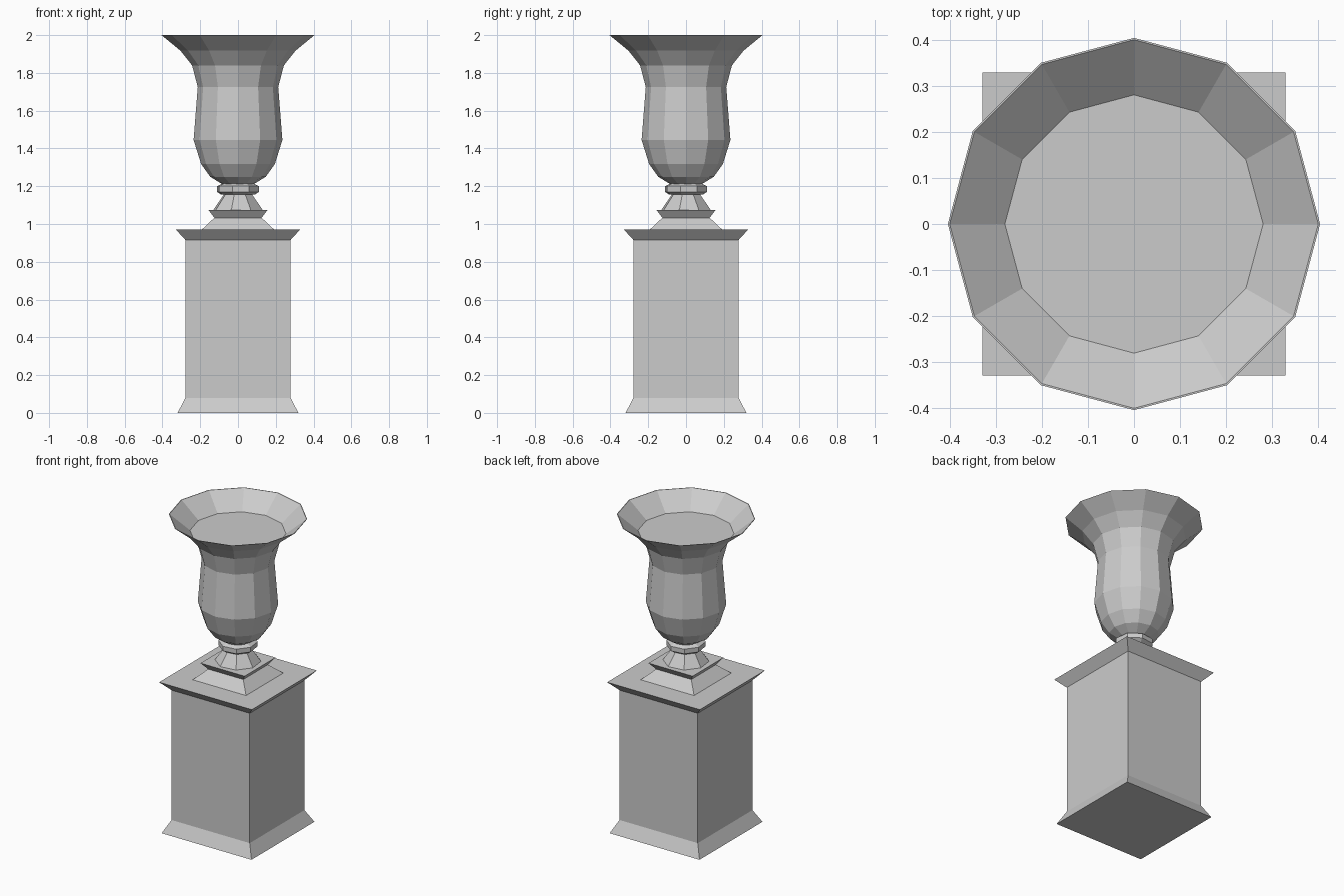
import bpy, bmesh, math

if "Cube" in bpy.data.objects:
    bpy.data.objects.remove(bpy.data.objects["Cube"])


def lathe(name, profile, sides, phase_deg=0.0, scale=1.0):
    """Closed flat-faced solid: stacked regular polygons from (radius, z) pairs."""
    bm = bmesh.new()
    rings = []
    for r, z in profile:
        ring = []
        for i in range(sides):
            a = math.radians(phase_deg) + 2 * math.pi * i / sides
            ring.append(bm.verts.new((r * scale * math.cos(a), r * scale * math.sin(a), z)))
        rings.append(ring)
    for lo, hi in zip(rings, rings[1:]):
        for i in range(sides):
            j = (i + 1) % sides
            bm.faces.new((lo[i], lo[j], hi[j], hi[i]))
    bm.faces.new(rings[0][::-1])
    bm.faces.new(rings[-1])
    bmesh.ops.recalc_face_normals(bm, faces=bm.faces)
    mesh = bpy.data.meshes.new(name)
    bm.to_mesh(mesh)
    bm.free()
    obj = bpy.data.objects.new(name, mesh)
    bpy.context.collection.objects.link(obj)
    return obj


def square(name, profile):
    """Square block whose profile gives half-widths."""
    return lathe(name, profile, 4, 45, math.sqrt(2))


# Square pedestal with flared base and cap
square("pedestal", [(0.32, 0), (0.278, 0.08), (0.278, 0.915), (0.33, 0.972)])

# Square plinth under the urn
square("urn_plinth", [(0.19, 0.972), (0.125, 1.033), (0.157, 1.075)])

# Tapered octagonal stem and its collar
lathe("urn_stem", [(0.135, 1.075), (0.078, 1.155)], 8, 30)
lathe("stem_collar", [(0.092, 1.155), (0.115, 1.17), (0.115, 1.2), (0.085, 1.215)], 8, 30)

# Twelve-sided urn: outer wall, thin rim, then inside down to the soil level
lathe("urn_bowl", [
    (0.085, 1.212), (0.147, 1.25), (0.195, 1.317), (0.235, 1.445),
    (0.213, 1.725), (0.243, 1.84), (0.305, 1.918), (0.405, 2.0),
    (0.401, 2.0), (0.281, 1.9),
], 12)
